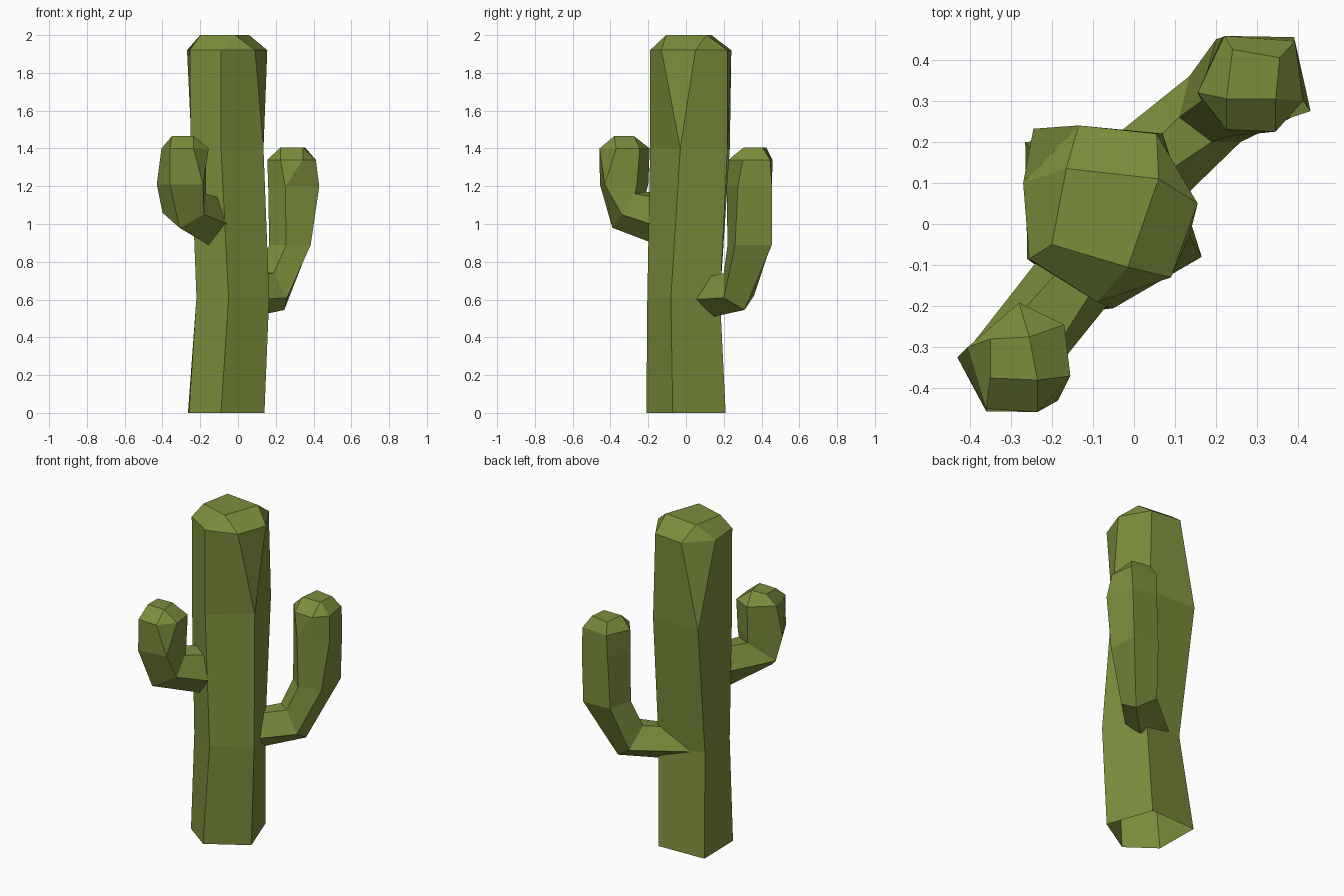
import bpy, bmesh

green = bpy.data.materials.new("cactus green")
green.diffuse_color = (0.2, 0.27, 0.045, 1)


def level(z, pts):
    """Horizontal ring at height z."""
    return [(x, y, z) for x, y in pts]


def loft(name, rings):
    """Skin rings upward; each ring is (points, index pattern), so corners can split or merge."""
    bm = bmesh.new()
    loops = []
    for pts, pattern in rings:
        verts = [bm.verts.new(p) for p in pts]
        loops.append([verts[int(c)] for c in pattern])
    for lo, hi in zip(loops, loops[1:]):
        n = len(lo)
        for i in range(n):
            j = (i + 1) % n
            corners = list(dict.fromkeys((lo[i], lo[j], hi[j], hi[i])))
            if len(corners) > 2:
                bm.faces.new(corners)
    bm.faces.new(list(dict.fromkeys(loops[-1])))  # flat tip
    mesh = bpy.data.meshes.new(name)
    bm.to_mesh(mesh)
    bm.free()
    mesh.materials.append(green)
    obj = bpy.data.objects.new(name, mesh)
    bpy.context.collection.objects.link(obj)
    return obj


# trunk: five-sided, open underneath, two corners split towards the top
split = "0112334"
loft("trunk", [
    (level(0, [(-.09, -.21), (.14, -.07), (.04, .21), (-.265, .2), (-.26, -.085)]), split),
    (level(.61, [(-.05, -.205), (.165, -.08), (.06, .18), (-.22, .13), (-.22, -.11)]), split),
    (level(1.4, [(-.09, -.19), (.135, -.03), (.07, .22), (-.245, .232), (-.25, -.09)]), split),
    (level(1.92, [(-.09, -.19), (.09, -.13), (.155, .05), (.055, .22),
                  (-.135, .24), (-.27, .1), (-.255, -.085)]), "0123456"),
    (level(2, [(-.015, -.105), (.06, .11), (-.165, .135), (-.2, -.05)]), "0011223"),
])

# right arm: flared root, elbow, upright part, rounded tip
split = "011234"
loft("right_arm", [
    ([(0, .15, .72), (.07, .12, .72), (.1, .045, .6), (.08, .15, .51), (-.14, .14, .6)], split),
    ([(.11, .26, .74), (.19, .2, .74), (.26, .2, .61), (.245, .31, .545), (.135, .36, .62)], split),
    (level(.89, [(.165, .3), (.255, .22), (.385, .26), (.38, .455), (.2, .45)]), split),
    (level(1.2, [(.16, .31), (.25, .215), (.43, .275), (.39, .455), (.215, .455)]), split),
    (level(1.34, [(.155, .32), (.225, .23), (.345, .225), (.412, .3),
                  (.392, .445), (.22, .458)]), "012345"),
    (level(1.405, [(.225, .305), (.345, .305), (.355, .405), (.24, .425)]), "001123"),
])

# left arm: same construction, shorter and higher
split = "012234"
loft("left_arm", [
    ([(-.22, -.07, 1.03), (-.15, -.14, .885), (-.055, -.185, 1.0),
      (-.1, -.16, 1.14), (-.18, -.11, 1.16)], split),
    ([(-.4, -.3, 1.06), (-.31, -.39, .98), (-.18, -.34, 1.05),
      (-.17, -.27, 1.16), (-.27, -.21, 1.17)], split),
    (level(1.21, [(-.43, -.325), (-.36, -.456), (-.185, -.43), (-.17, -.26), (-.28, -.2)]), split),
    (level(1.4, [(-.405, -.3), (-.36, -.45), (-.235, -.458), (-.155, -.37),
                 (-.17, -.245), (-.28, -.192)]), "012345"),
    (level(1.465, [(-.35, -.28), (-.35, -.375), (-.235, -.38), (-.255, -.275)]), "012233"),
])
